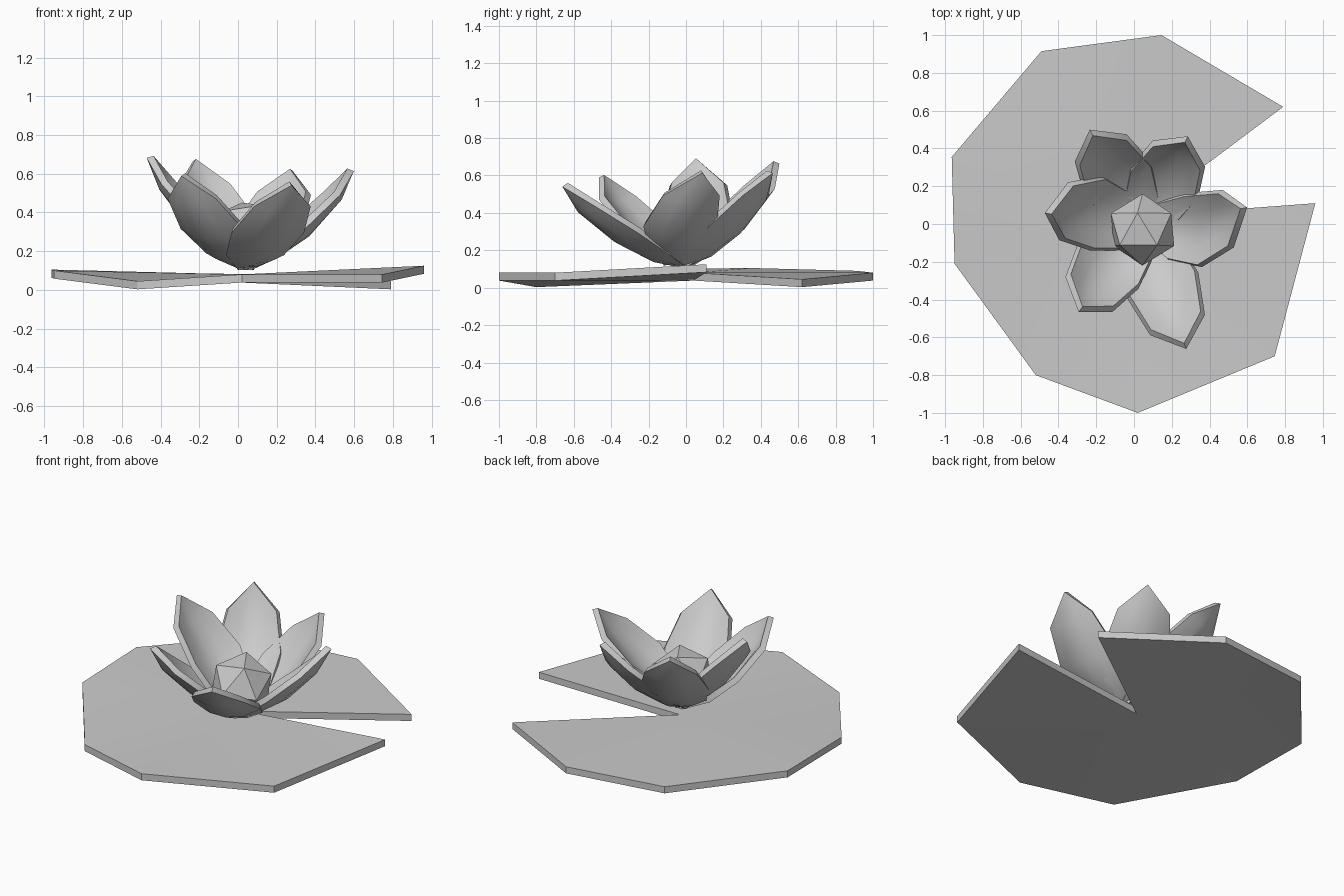
import bpy, bmesh, math
from mathutils import Vector, Euler

cube = bpy.data.objects.get("Cube")
if cube:
    bpy.data.objects.remove(cube, do_unlink=True)

# One plain grey for the whole plant
grey = bpy.data.materials.new("plain_grey")
grey.use_nodes = True
colour = (0.6, 0.6, 0.6, 1)
grey.diffuse_color = colour
grey.node_tree.nodes["Principled BSDF"].inputs["Base Color"].default_value = colour


def finish(name, bm, smooth_angle=None):
    """Turn a bmesh into a named, coloured object."""
    bmesh.ops.recalc_face_normals(bm, faces=bm.faces)
    mesh = bpy.data.meshes.new(name)
    bm.to_mesh(mesh)
    bm.free()
    mesh.materials.append(grey)
    obj = bpy.data.objects.new(name, mesh)
    bpy.context.collection.objects.link(obj)
    if smooth_angle:
        bpy.ops.object.select_all(action='DESELECT')
        obj.select_set(True)
        bpy.context.view_layer.objects.active = obj
        bpy.ops.object.shade_smooth_by_angle(angle=math.radians(smooth_angle))
    return obj


# Lily pad: fan around the notch point, extruded down
rim = [(0.96, 0.11, 0.125), (0.745, -0.70, 0.08), (0.02, -1.0, 0.08),
       (-0.52, -0.80, 0.045), (-0.95, -0.21, 0.10), (-0.965, 0.355, 0.105),
       (-0.49, 0.915, 0.09), (0.145, 1.0, 0.08), (0.79, 0.62, 0.045)]
bm = bmesh.new()
notch = bm.verts.new((0.015, 0.04, 0.08))
ring = [bm.verts.new(p) for p in rim]
for a, b in zip(ring, ring[1:]):
    bm.faces.new((notch, b, a))
extruded = bmesh.ops.extrude_face_region(bm, geom=bm.faces[:], use_keep_orig=True)
lower = [g for g in extruded["geom"] if isinstance(g, bmesh.types.BMVert)]
bmesh.ops.translate(bm, verts=lower, vec=(0, 0, -0.042))
finish("lily_pad", bm, 30)

# Petals: cupped leaf strips, each laid along the line from base to tip
BASE = Vector((0.04, -0.02, 0.09))
THICK = 0.036
# fraction of length, half width, outward sag of the midrib, lift of the edges
STATIONS = [(0, 0.04, 0, 0), (0.2, 0.16, 0.065, 0.05), (0.47, 0.2, 0.09, 0.07),
            (0.79, 0.155, 0.065, 0.045), (1, 0, 0, 0)]
COLUMNS = (-1, -0.5, 0, 0.5, 1)


def petal(name, tip, skew):
    chord = Vector(tip) - BASE
    along = chord.normalized()
    side = Vector((-chord.y, chord.x, 0)).normalized()
    inward = along.cross(side)
    if inward.z < 0:
        inward = -inward
    bm = bmesh.new()
    rows = []
    for t, width, sag, lift in STATIONS:
        shift = skew * math.sin(math.pi * t)
        rows.append([bm.verts.new(BASE + chord * t + side * (width * c + shift)
                                  + inward * (lift * c * c - sag + THICK / 2))
                     for c in COLUMNS])
    for lo, hi in zip(rows, rows[1:]):
        for i in range(len(COLUMNS) - 1):
            bm.faces.new((lo[i], lo[i + 1], hi[i + 1], hi[i]))
    bmesh.ops.remove_doubles(bm, verts=bm.verts, dist=0.001)
    bmesh.ops.recalc_face_normals(bm, faces=bm.faces)
    bmesh.ops.solidify(bm, geom=bm.faces[:], thickness=THICK)
    finish(name, bm, 35)


petal("left_petal", (0.61, 0.09, 0.60), -0.065)
petal("back_left_petal", (0.29, 0.475, 0.60), 0)
petal("back_right_petal", (-0.24, 0.51, 0.65), -0.01)
petal("right_petal", (-0.485, 0.06, 0.67), -0.04)
petal("front_right_petal", (-0.30, -0.475, 0.575), -0.02)
petal("front_left_petal", (0.28, -0.67, 0.525), 0)

# Faceted flower centre, tipped toward the back
bm = bmesh.new()
bmesh.ops.create_icosphere(bm, subdivisions=1, radius=0.19)
bmesh.ops.rotate(bm, verts=bm.verts, matrix=Euler((0, 0, math.radians(90))).to_matrix())
bmesh.ops.rotate(bm, verts=bm.verts,
                 matrix=Euler((math.radians(-28), math.radians(-9), 0)).to_matrix())
bmesh.ops.translate(bm, verts=bm.verts, vec=(0.045, -0.03, 0.285))
finish("flower_centre", bm)
